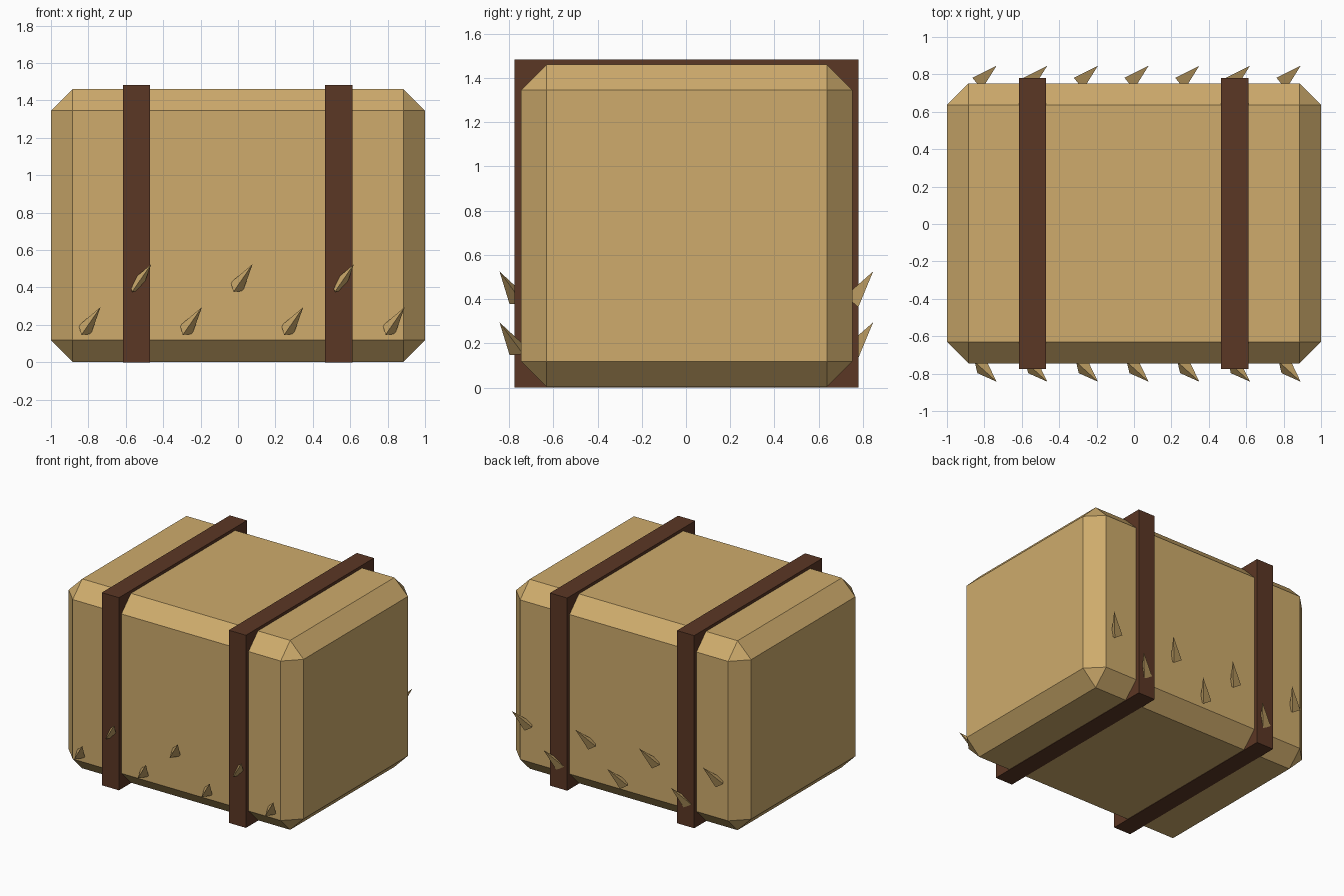
import bpy
import bmesh
from mathutils import Vector

cube = bpy.data.objects.get("Cube")
if cube:
    bpy.data.objects.remove(cube, do_unlink=True)


def material(name, color):
    mat = bpy.data.materials.new(name)
    mat.use_nodes = True
    mat.diffuse_color = color
    mat.node_tree.nodes["Principled BSDF"].inputs["Base Color"].default_value = color
    return mat


straw_mat = material("straw", (0.62, 0.41, 0.15, 1))
leather_mat = material("strap_brown", (0.105, 0.038, 0.018, 1))


def finish(name, bm, mat):
    bmesh.ops.recalc_face_normals(bm, faces=bm.faces)
    mesh = bpy.data.meshes.new(name)
    bm.to_mesh(mesh)
    bm.free()
    mesh.materials.append(mat)
    obj = bpy.data.objects.new(name, mesh)
    bpy.context.collection.objects.link(obj)
    return obj


def box(name, low, high, mat, chamfer=0):
    low, high = Vector(low), Vector(high)
    bm = bmesh.new()
    bmesh.ops.create_cube(bm, size=1)
    bmesh.ops.scale(bm, vec=high - low, verts=bm.verts)
    bmesh.ops.translate(bm, vec=(low + high) / 2, verts=bm.verts)
    if chamfer:
        bmesh.ops.bevel(bm, geom=bm.edges[:], offset=chamfer, offset_type='OFFSET',
                        segments=1, affect='EDGES')
    return finish(name, bm, mat)


def straw(name, base, lean, corner):
    """Three-sided spike; corner points from the base centre to one base corner."""
    base, lean = Vector(base), Vector(lean)
    axis = lean.normalized()
    a = Vector(corner)
    a = (a - axis * a.dot(axis)).normalized()
    b = axis.cross(a)
    bm = bmesh.new()
    ring = [bm.verts.new(base + 0.046 * (a * c + b * s))
            for c, s in ((1, 0), (-0.5, 0.866), (-0.5, -0.866))]
    tip = bm.verts.new(base + lean)
    bm.faces.new(ring)
    for i in range(3):
        bm.faces.new((ring[i], ring[(i + 1) % 3], tip))
    return finish(name, bm, straw_mat)


# Chamfered bale
box("bale", (-1, -0.745, 0.003), (1, 0.752, 1.46), straw_mat, 0.115)

# Straps wrapped round the bale
for side, x in (("right", -0.543), ("left", 0.538)):
    box(side + "_strap", (x - 0.073, -0.776, 0), (x + 0.073, 0.78, 1.482), leather_mat)

# Loose straws in zigzag rows on the front and back
for i in range(7):
    x = -0.825 + 0.271 * i
    low, high = 0.165, 0.395
    straw(f"front_straw_{i + 1}", (x, -0.757, high if i % 2 else low),
          (0.09, -0.086, 0.13), (-0.01, -0.043, -0.015))
    straw(f"back_straw_{i + 1}", (x, 0.76, low if i % 2 else high),
          (0.09, 0.086, 0.13), (0.011, -0.04, 0.019))
